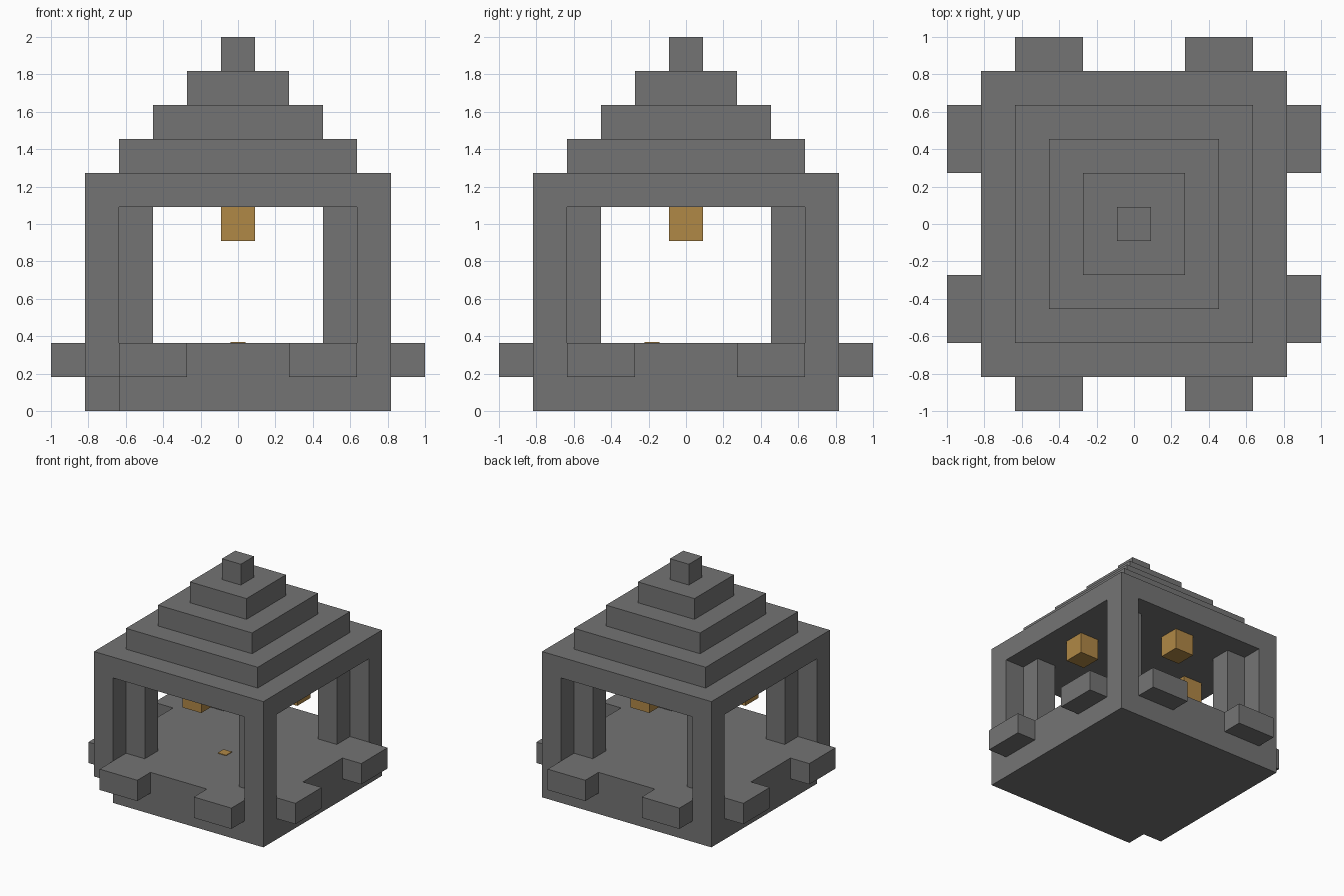
import bpy
import bmesh

cube = bpy.data.objects.get("Cube")
if cube:
    bpy.data.objects.remove(cube, do_unlink=True)

U = 2 / 11  # edge of one block


def material(name, rgb):
    m = bpy.data.materials.new(name)
    m.use_nodes = True
    m.diffuse_color = (*rgb, 1)
    m.node_tree.nodes["Principled BSDF"].inputs["Base Color"].default_value = (*rgb, 1)
    return m


stone = material("grey stone", (0.175, 0.175, 0.175))
gold = material("lantern gold", (0.434, 0.246, 0.061))


def prism(name, outline, z0, z1, mat):
    """Extrude a counter-clockwise outline, given in block units."""
    bm = bmesh.new()
    base = bm.faces.new([bm.verts.new((x * U, y * U, z0 * U)) for x, y in outline])
    top = bmesh.ops.extrude_face_region(bm, geom=[base], use_keep_orig=True)
    moved = [v for v in top["geom"] if isinstance(v, bmesh.types.BMVert)]
    bmesh.ops.translate(bm, verts=moved, vec=(0, 0, (z1 - z0) * U))
    bmesh.ops.recalc_face_normals(bm, faces=bm.faces)
    mesh = bpy.data.meshes.new(name)
    bm.to_mesh(mesh)
    bm.free()
    mesh.materials.append(mat)
    obj = bpy.data.objects.new(name, mesh)
    bpy.context.collection.objects.link(obj)
    return obj


def block(name, cx, cy, hx, hy, z0, z1, mat=stone):
    return prism(name, [(cx - hx, cy - hy), (cx + hx, cy - hy),
                        (cx + hx, cy + hy), (cx - hx, cy + hy)], z0, z1, mat)


# Plinth with one missing corner block, and the floor slab
prism("plinth", [(-3.5, -4.5), (4.5, -4.5), (4.5, 4.5), (-4.5, 4.5),
                 (-4.5, -3.5), (-3.5, -3.5)], 0, 1, stone)
block("floor", 0, 0, 4.5, 4.5, 1, 2)

# Corner posts, inner posts and projecting ledges
for sx in (-1, 1):
    for sy in (-1, 1):
        block("corner_post", 4 * sx, 4 * sy, 0.5, 0.5, 2, 6)
        block("inner_post", 3 * sx, 3 * sy, 0.5, 0.5, 2, 6)
        block("side_ledge", 5 * sx, 2.5 * sy, 0.5, 1, 1, 2)
        block("end_ledge", 2.5 * sx, 5 * sy, 1, 0.5, 1, 2)

# Stepped roof
for i in range(5):
    half = 4.5 - i
    block("roof_step", 0, 0, half, half, 6 + i, 7 + i)

# Hanging lanterns, one inside each opening
for x, y in ((3, 0), (-3, 0), (0, 3), (0, -3)):
    block("lantern", x, y, 0.5, 0.5, 5, 6, gold)

# Small inlay on the floor
block("floor_inlay", 0, -1, 0.22, 0.22, 2, 2.03, gold)
